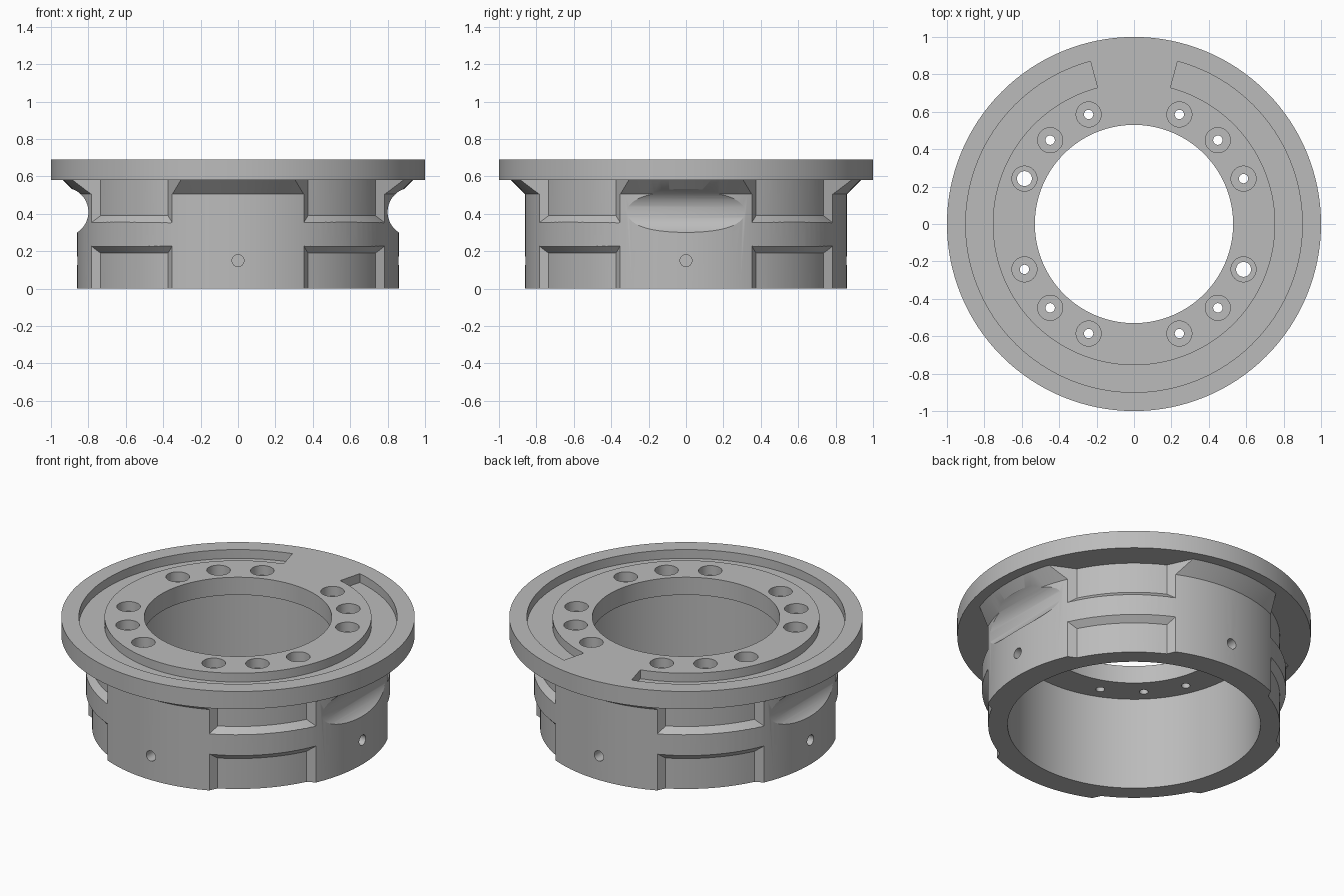
import bpy, bmesh
from math import sin, cos, radians, tau

cube = bpy.data.objects.get("Cube")
if cube:
    bpy.data.objects.remove(cube, do_unlink=True)

GREY = (0.5, 0.5, 0.5, 1)
metal = bpy.data.materials.new("machined grey")
metal.use_nodes = True
metal.diffuse_color = GREY
metal.node_tree.nodes["Principled BSDF"].inputs["Base Color"].default_value = GREY


def make_object(name, bm):
    bmesh.ops.recalc_face_normals(bm, faces=bm.faces)
    mesh = bpy.data.meshes.new(name)
    bm.to_mesh(mesh)
    bm.free()
    mesh.materials.append(metal)
    obj = bpy.data.objects.new(name, mesh)
    bpy.context.collection.objects.link(obj)
    return obj


def bridge(bm, a, b):
    for i in range(len(a)):
        j = (i + 1) % len(a)
        bm.faces.new((a[i], a[j], b[j], b[i]))


def revolve(name, profile, steps=128):
    """Closed (radius, z) profile turned all the way around z."""
    bm = bmesh.new()
    loops = [[bm.verts.new((r * cos(tau * s / steps), r * sin(tau * s / steps), z))
              for r, z in profile] for s in range(steps)]
    for s in range(steps):
        bridge(bm, loops[s - 1], loops[s])
    return make_object(name, bm)


def sector(name, profile, middle, half_angle, steps):
    """Closed profile swept through an arc; half_angle depends on the radius."""
    bm = bmesh.new()
    loops = []
    for s in range(steps + 1):
        t = 2 * s / steps - 1
        loop = []
        for r, z in profile:
            a = radians(middle + t * half_angle(r))
            loop.append(bm.verts.new((r * cos(a), r * sin(a), z)))
        loops.append(loop)
    for a, b in zip(loops, loops[1:]):
        bridge(bm, a, b)
    bm.faces.new(loops[0])
    bm.faces.new(loops[-1])
    return make_object(name, bm)


def cylinder(name, radius, depth, location, rotation=(0, 0, 0), sides=32):
    bpy.ops.mesh.primitive_cylinder_add(vertices=sides, radius=radius, depth=depth,
                                        location=location, rotation=rotation)
    obj = bpy.context.object
    obj.name = name
    obj.data.materials.append(metal)
    return obj


def cut(target, cutter):
    cutter.hide_render = True
    mod = target.modifiers.new("cut", 'BOOLEAN')
    mod.operation = 'DIFFERENCE'
    mod.solver = 'EXACT'
    mod.object = cutter
    bpy.context.view_layer.objects.active = target
    bpy.ops.object.modifier_apply(modifier=mod.name)
    bpy.data.objects.remove(cutter, do_unlink=True)


# Hub sleeve with a flared shoulder; its top is seated just inside the flange
hub = revolve("hub_sleeve", [(0.715, 0), (0.86, 0), (0.86, 0.505),
                             (0.94, 0.585), (0.715, 0.585)])

# Flange disc with the central bore
flange = revolve("flange", [(0.53, 0.58), (1, 0.58), (1, 0.69), (0.53, 0.69)])


# Diagonal pockets above and below a chamfered rib
def pocket_half(r):
    return 18 + (r - 0.825) * 69


lower = [(0.825, -0.05), (0.825, 0.19), (0.96, 0.325), (0.96, -0.05)]
upper = [(0.825, 0.39), (0.96, 0.255), (0.96, 0.62), (0.825, 0.62)]
for middle in (45, 135, 225, 315):
    for profile in (lower, upper):
        cut(hub, sector("pocket_cutter", profile, middle, pocket_half, 16))

# Finger scoops on the left and right
for side in (-1, 1):
    cut(hub, cylinder("scoop_cutter", 0.13, 0.9, (side * 0.93, 0, 0.41),
                      (radians(90), 0, 0), 64))

# Blind holes around the sleeve
for k in range(4):
    a = radians(90 * k)
    cut(hub, cylinder("side_hole_cutter", 0.032, 0.2, (0.88 * cos(a), 0.88 * sin(a), 0.15),
                      (0, radians(90), a)))

# Face groove, interrupted at the back
groove = [(0.755, 0.635), (0.9, 0.635), (0.9, 0.75), (0.755, 0.75)]
cut(flange, sector("groove_cutter", groove, 270, lambda r: 165, 120))

# Counterbored bolt holes, two of them wider
for quadrant in range(4):
    for step in (22.5, 45, 67.5):
        angle = 90 * quadrant + step
        a = radians(angle)
        x, y = 0.634 * cos(a), 0.634 * sin(a)
        bore = 0.04 if angle in (157.5, 337.5) else 0.025
        cut(flange, cylinder("counterbore_cutter", 0.067, 0.12, (x, y, 0.69)))
        cut(flange, cylinder("bolt_hole_cutter", bore, 0.4, (x, y, 0.63)))

# Smooth round walls, crisp machined edges
for obj in (hub, flange):
    bpy.ops.object.select_all(action='DESELECT')
    obj.select_set(True)
    bpy.context.view_layer.objects.active = obj
    bpy.ops.object.shade_smooth_by_angle(angle=radians(25))
